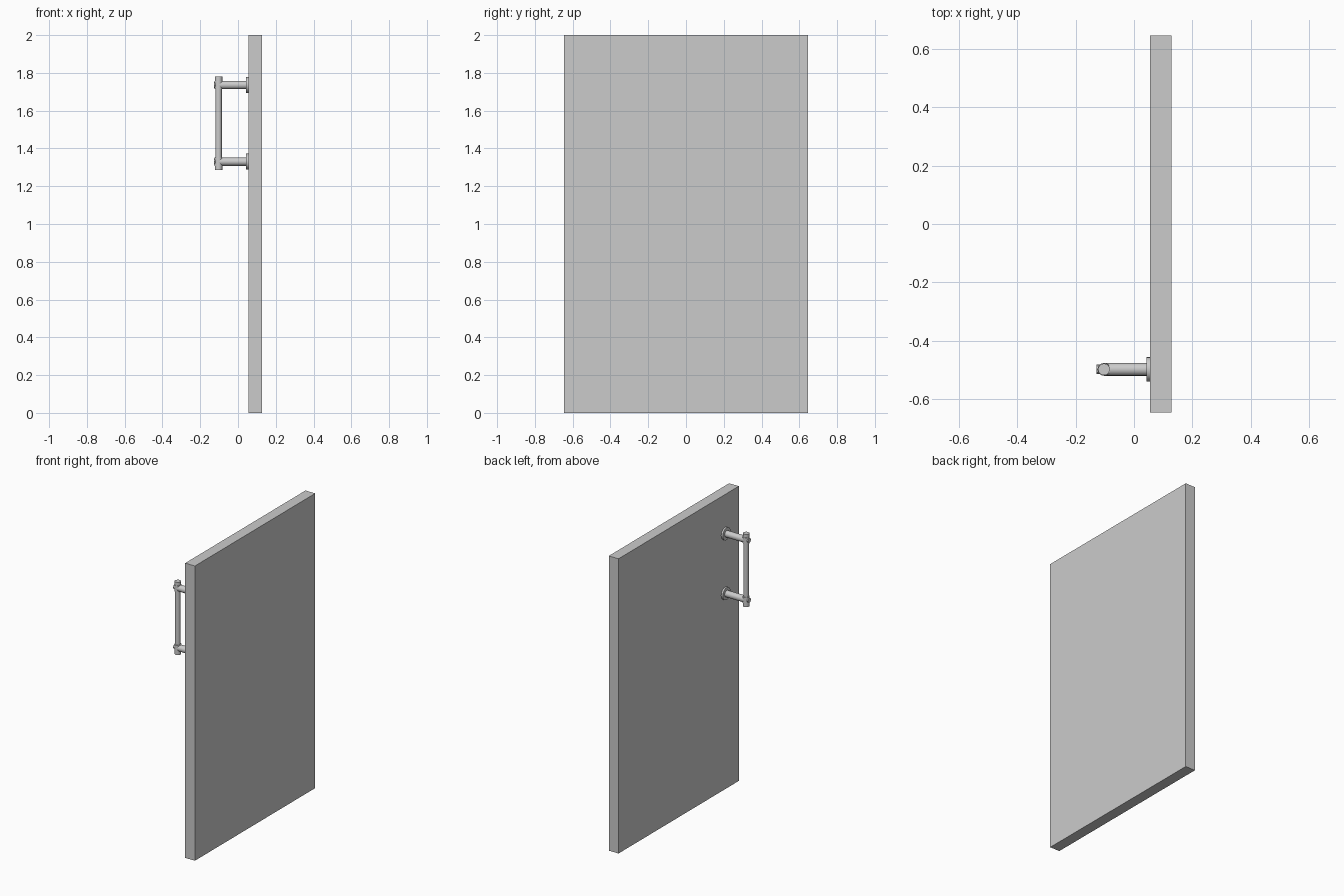
import bpy
from math import radians
from mathutils import Vector

cube = bpy.data.objects.get("Cube")
if cube:
    bpy.data.objects.remove(cube, do_unlink=True)

grey = bpy.data.materials.new("light_grey")
grey.use_nodes = True
colour = (0.6, 0.6, 0.6, 1)
grey.diffuse_color = colour
grey.node_tree.nodes["Principled BSDF"].inputs["Base Color"].default_value = colour


def rod(name, start, end, radius, sides=16):
    """Capped cylinder running from start to end."""
    a, b = Vector(start), Vector(end)
    bpy.ops.mesh.primitive_cylinder_add(vertices=sides, radius=radius,
                                        depth=(b - a).length, location=(a + b) / 2)
    ob = bpy.context.object
    ob.name = name
    ob.rotation_euler = (b - a).to_track_quat("Z", "Y").to_euler()
    ob.data.materials.append(grey)
    bpy.ops.object.shade_smooth_by_angle(angle=radians(40))
    return ob


# Door slab
bpy.ops.mesh.primitive_cube_add(size=1, location=(0.0915, 0, 1))
slab = bpy.context.object
slab.name = "door_panel"
slab.scale = (0.073, 1.29, 2)
slab.data.materials.append(grey)

# Pull handle: upright grip with a collar, arm, flange and end screw per mount
DOOR_X, BAR_X, Y = 0.055, -0.103, -0.498
MID_Z = 1.533
rod("grip_bar", (BAR_X, Y, MID_Z - 0.24), (BAR_X, Y, MID_Z + 0.24), 0.017)

for side, label in ((1, "upper"), (-1, "lower")):
    z = MID_Z + side * 0.203
    rod(label + "_collar", (BAR_X, Y, z - 0.022), (BAR_X, Y, z + 0.022), 0.022)
    rod(label + "_end_cap", (BAR_X, Y, z + side * 0.022),
        (BAR_X, Y, MID_Z + side * 0.247), 0.020)
    rod(label + "_arm", (BAR_X, Y, z), (DOOR_X, Y, z), 0.022)
    rod(label + "_flange", (DOOR_X - 0.012, Y, z), (DOOR_X, Y, z), 0.042, 24)
    rod(label + "_screw", (-0.128, Y, z), (BAR_X, Y, z), 0.016, 8)
